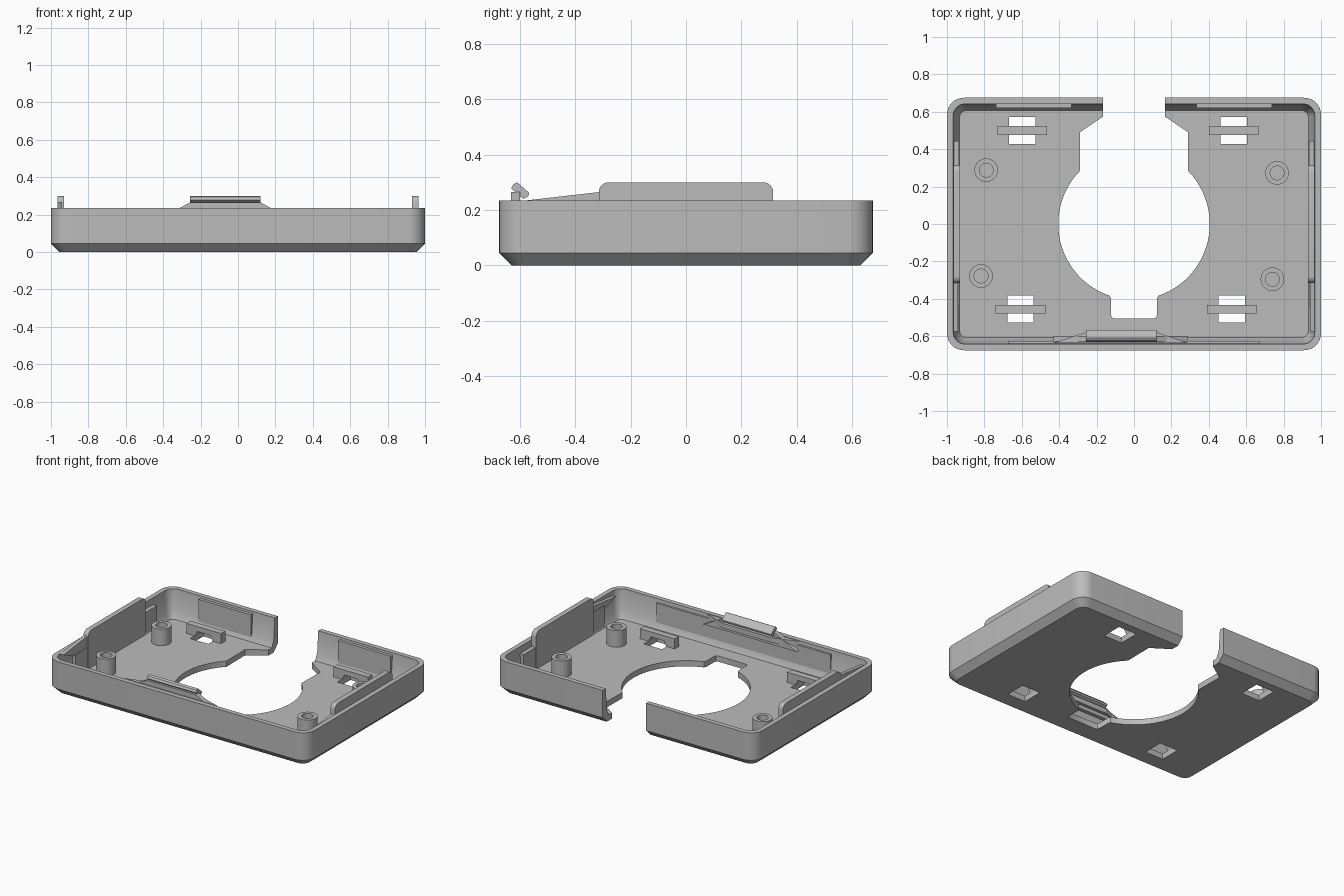
import bpy, bmesh, math
from mathutils import Vector

cube = bpy.data.objects.get("Cube")
if cube:
    bpy.data.objects.remove(cube, do_unlink=True)

grey = bpy.data.materials.new("plain_grey")
grey.use_nodes = True
colour = (0.5, 0.5, 0.5, 1)
grey.diffuse_color = colour
grey.node_tree.nodes["Principled BSDF"].inputs["Base Color"].default_value = colour

FLOOR, RIM = 0.04, 0.235


def finish(bm, name):
    bmesh.ops.recalc_face_normals(bm, faces=bm.faces)
    mesh = bpy.data.meshes.new(name)
    bm.to_mesh(mesh)
    bm.free()
    mesh.materials.append(grey)
    obj = bpy.data.objects.new(name, mesh)
    bpy.context.collection.objects.link(obj)
    return obj


def loft(name, loops, closed=False):
    """Skin a list of matching point loops; cap the ends or join them."""
    bm = bmesh.new()
    rings = [[bm.verts.new(p) for p in loop] for loop in loops]
    n = len(rings[0])
    pairs = list(zip(rings, rings[1:]))
    if closed:
        pairs.append((rings[-1], rings[0]))
    else:
        bm.faces.new(rings[0])
        bm.faces.new(rings[-1])
    for a, b in pairs:
        for i in range(n):
            j = (i + 1) % n
            bm.faces.new((a[i], a[j], b[j], b[i]))
    return finish(bm, name)


def prism(name, points, axis, lo, hi):
    """Extrude a 2D outline along an axis (outline uses the other two in order)."""
    def place(p, d):
        q = list(p)
        q.insert("xyz".index(axis), d)
        return Vector(q)
    return loft(name, [[place(p, d) for p in points] for d in (lo, hi)])


def box(name, x0, x1, y0, y1, z0, z1):
    return prism(name, [(x0, y0), (x1, y0), (x1, y1), (x0, y1)], "z", z0, z1)


def rounded(hx, hy, r, z=None, steps=8):
    """Rounded rectangle outline about the origin."""
    pts = []
    for k, (sx, sy) in enumerate(((1, 1), (-1, 1), (-1, -1), (1, -1))):
        for i in range(steps + 1):
            a = math.pi / 2 * (k + i / steps)
            p = (sx * (hx - r) + r * math.cos(a), sy * (hy - r) + r * math.sin(a))
            pts.append(p if z is None else (*p, z))
    return pts


def smooth(obj):
    bpy.ops.object.select_all(action="DESELECT")
    obj.select_set(True)
    bpy.context.view_layer.objects.active = obj
    bpy.ops.object.shade_smooth_by_angle(angle=math.radians(30))


def cut(obj, cutter):
    cutter.hide_render = True
    mod = obj.modifiers.new("cut", "BOOLEAN")
    mod.operation = "DIFFERENCE"
    mod.solver = "EXACT"
    mod.object = cutter
    bpy.ops.object.select_all(action="DESELECT")
    obj.select_set(True)
    bpy.context.view_layer.objects.active = obj
    bpy.ops.object.modifier_apply(modifier=mod.name)
    bpy.data.objects.remove(cutter, do_unlink=True)


# Tray: chamfered outside, slightly tapered inside, sloped floor edge
sections = [(0.045, 0), (0, 0.045), (0, RIM), (0.033, RIM), (0.045, 0.085), (0.068, FLOOR)]
tray = loft("tray", [rounded(1 - d, 0.675 - d, 0.09 - d * 0.8, z) for d, z in sections])

# Large opening: round window, front notch and rear gap
R = 0.405
right_start, right_end = -math.acos(0.13 / R), math.asin(0.285 / R)
side = [(R * math.cos(a), R * math.sin(a))
        for a in (right_start + (right_end - right_start) * i / 24 for i in range(25))]
notch = [(0.105, -0.505), (0.118, -0.5), (0.123, -0.485), (0.123, -0.4)]
half = notch + side + [(0.29, 0.49), (0.167, 0.573), (0.167, 0.8)]
opening = half + [(-x, y) for x, y in reversed(half)]
cut(tray, prism("opening_cutter", opening, "z", -0.1, 0.5))

# Slots in the floor, each with a strap bridge above
slots = [(-0.597, 0.5), (0.533, 0.5), (-0.607, -0.455), (0.523, -0.455)]
for i, (x, y) in enumerate(slots):
    cut(tray, box("slot_cutter", x - 0.07, x + 0.07, y - 0.072, y + 0.072, -0.1, 0.1))
    z0, z1, z2 = FLOOR - 0.005, 0.075, 0.11
    arch = [(-0.133, z0), (-0.133, z2), (0.133, z2), (0.133, z0),
            (0.07, z0), (0.05, z1), (-0.05, z1), (-0.07, z0)]
    prism(f"strap_bridge_{i + 1}", [(x + px, pz) for px, pz in arch],
          "y", y - 0.023, y + 0.023)
smooth(tray)

# Hollow screw posts
posts = [(-0.79, 0.288), (0.765, 0.273), (-0.818, -0.278), (0.74, -0.295)]
for i, (x, y) in enumerate(posts):
    def ring(r, z):
        return [(x + r * math.cos(math.tau * k / 32), y + r * math.sin(math.tau * k / 32), z)
                for k in range(32)]
    low, top = FLOOR - 0.005, 0.155
    smooth(loft(f"screw_post_{i + 1}",
                [ring(0.063, low), ring(0.063, top), ring(0.037, top), ring(0.037, low)], True))

# Side tabs rising above the rim, with lower shoulders
for s, name in ((1, "left"), (-1, "right")):
    lo, hi = sorted((s * 0.93, s * 0.966))
    corner = [(0.315 - 0.035 + 0.035 * math.cos(a), 0.265 + 0.035 * math.sin(a))
              for a in (math.pi / 2 * k / 6 for k in range(7))]
    outline = [(0.315, FLOOR)] + corner
    outline += [(-y, z) for y, z in reversed(outline)]
    smooth(prism(f"{name}_tab", outline, "x", lo, hi))
    lo, hi = sorted((s * 0.935, s * 0.97))
    box(f"{name}_tab_shoulder", lo, hi, -0.445, 0.445, FLOOR, 0.19)
    # Ramp from the front corner up to the tab
    peak = 0.265 if s < 0 else 0.232
    lo, hi = sorted((s * 0.94, s * 0.966))
    prism(f"{name}_tab_ramp", [(-0.575, peak - 0.03), (-0.314, peak), (-0.314, 0.12)],
          "x", lo, hi)
    # Raised pad inside the rear wall
    lo, hi = sorted((s * 0.335, s * 0.738))
    box(f"{name}_rear_pad", lo, hi, 0.62, 0.645, FLOOR, 0.22)

# Front latch: long pad, tapered neck and tilted hook
box("front_pad", -0.67, 0.67, -0.645, -0.626, FLOOR, 0.21)
prism("latch_neck", [(-0.43, 0.175), (-0.255, 0.265), (0.12, 0.265), (0.285, 0.175)],
      "y", -0.632, -0.6)
prism("latch_gusset", [(-0.43, -0.635), (-0.255, -0.578), (0.12, -0.578), (0.285, -0.635)],
      "z", 0.2, 0.234)
prism("latch_hook", [(-0.632, 0.278), (-0.624, 0.293), (-0.61, 0.3),
                     (-0.567, 0.262), (-0.57, 0.25), (-0.588, 0.24)], "x", -0.257, 0.12)
